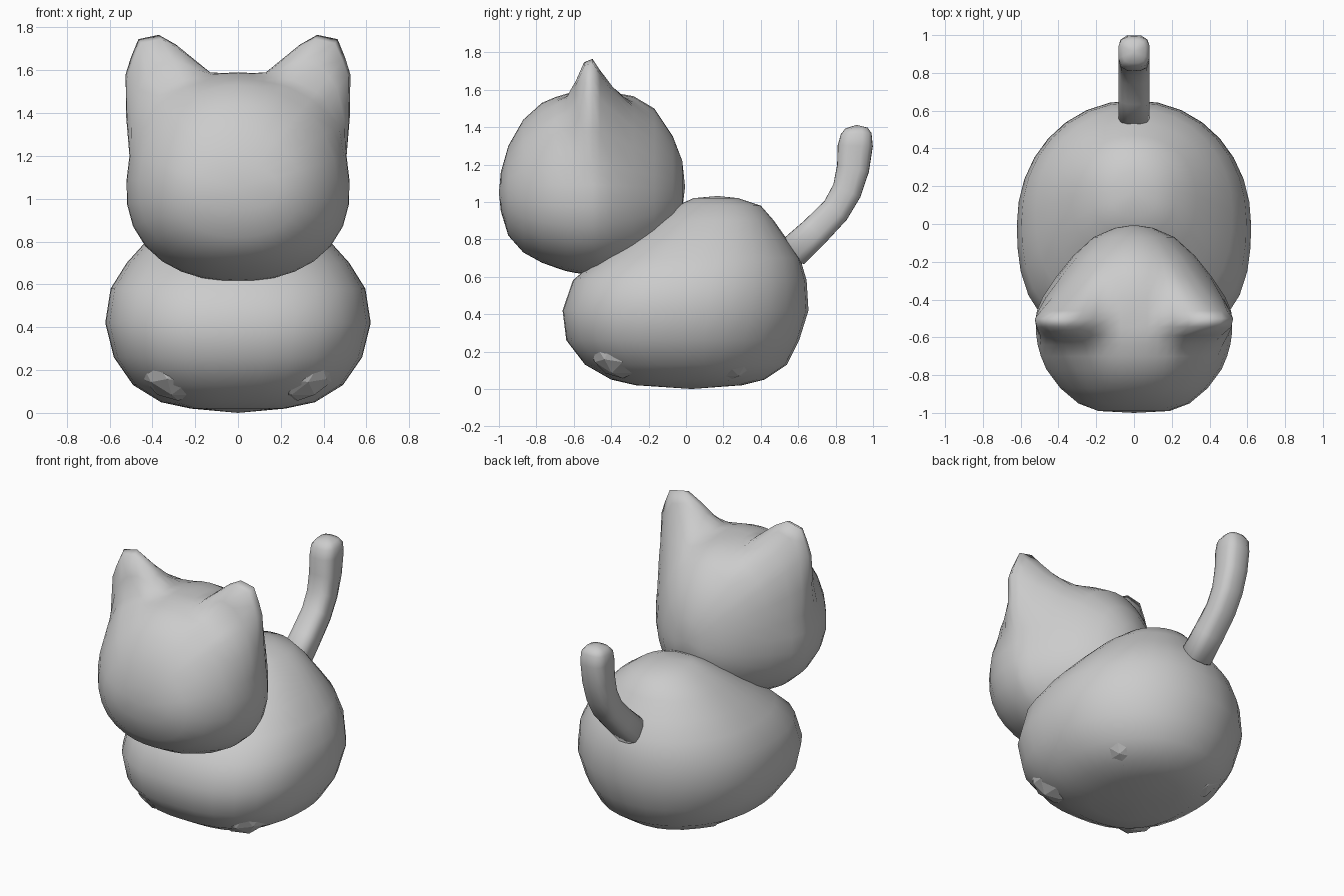
import bpy, bmesh
from math import sin, cos, pi, atan2, hypot, radians, degrees

if "Cube" in bpy.data.objects:
    bpy.data.objects.remove(bpy.data.objects["Cube"])


def loft(name, rings, start, end):
    """Skin closed rings of points, closing both ends with a pole."""
    bm = bmesh.new()
    vr = [[bm.verts.new(p) for p in r] for r in rings]
    n = len(vr[0])
    for a, b in zip(vr, vr[1:]):
        for i in range(n):
            j = (i + 1) % n
            bm.faces.new((a[i], a[j], b[j], b[i]))
    for ring, pole in ((vr[0], start), (vr[-1], end)):
        v = bm.verts.new(pole)
        for i in range(n):
            bm.faces.new((ring[i], ring[(i + 1) % n], v))
    bmesh.ops.recalc_face_normals(bm, faces=bm.faces)
    me = bpy.data.meshes.new(name)
    bm.to_mesh(me)
    bm.free()
    ob = bpy.data.objects.new(name, me)
    bpy.context.collection.objects.link(ob)
    for p in me.polygons:
        p.use_smooth = True
    return ob


def radius(t, a, b, n):
    """Polar radius of a superellipse."""
    return ((abs(cos(t)) / a) ** n + (abs(sin(t)) / b) ** n) ** (-1 / n)


def lerp_table(x, table):
    for (x0, v0), (x1, v1) in zip(table, table[1:]):
        if x0 <= x <= x1:
            return v0 + (v1 - v0) * (x - x0) / (x1 - x0)
    return 0.0


# Body: horizontal sections (z, front y, back y, half width)
body_rows = [(0.02, -0.27, 0.30, 0.22), (0.05, -0.40, 0.42, 0.36),
             (0.13, -0.54, 0.54, 0.49), (0.26, -0.64, 0.605, 0.58),
             (0.42, -0.66, 0.655, 0.62), (0.58, -0.605, 0.645, 0.595),
             (0.70, -0.47, 0.61, 0.52), (0.80, -0.32, 0.54, 0.43),
             (0.90, -0.17, 0.47, 0.33), (0.98, -0.05, 0.40, 0.22),
             (1.02, 0.04, 0.28, 0.12)]
rings = []
for z, yf, yb, hw in body_rows:
    yc = (yf + yb) / 2
    ring = []
    for i in range(32):
        t = 2 * pi * i / 32
        b, n = (yb - yc, 2.05) if sin(t) > 0 else (yc - yf, 2.58)
        r = radius(t, hw, b, n)
        ring.append((r * cos(t), yc + r * sin(t), z))
    rings.append(ring)
loft("body", rings, (0, 0.03, 0.0), (0, 0.17, 1.032))

# Head: vertical sections along y (y, top z, bottom z, half width)
CZ = 1.05
head_rows = [(-0.99, 1.16, 0.95, 0.19), (-0.95, 1.30, 0.82, 0.295),
             (-0.87, 1.44, 0.73, 0.39), (-0.77, 1.53, 0.675, 0.465),
             (-0.70, 1.56, 0.65, 0.495), (-0.64, 1.578, 0.63, 0.512),
             (-0.59, 1.588, 0.62, 0.52), (-0.545, 1.59, 0.615, 0.523),
             (-0.50, 1.59, 0.615, 0.523), (-0.46, 1.59, 0.617, 0.517),
             (-0.39, 1.585, 0.63, 0.487), (-0.28, 1.565, 0.66, 0.413),
             (-0.17, 1.50, 0.72, 0.325), (-0.07, 1.35, 0.84, 0.215),
             (-0.02, 1.22, 0.96, 0.10)]
# Right half of the outline with the ear, from crown to cheek
ear_outline = [(0.0, 1.59), (0.07, 1.587), (0.13, 1.59), (0.21, 1.655),
               (0.29, 1.72), (0.37, 1.765), (0.465, 1.745), (0.50, 1.66),
               (0.525, 1.58), (0.522, 1.38), (0.507, 1.20), (0.52, 1.09)]
# Ear thickness: strength of the ear bump along y, at its tip and its root
ear_tip = [(-0.75, 0), (-0.64, 0.14), (-0.59, 0.5), (-0.545, 0.92),
           (-0.50, 1), (-0.46, 0.75), (-0.39, 0.4), (-0.28, 0.08), (-0.2, 0)]
ear_root = [(-0.87, 0), (-0.77, 0.12), (-0.64, 0.6), (-0.59, 0.82),
            (-0.545, 0.97), (-0.50, 1), (-0.46, 0.93), (-0.39, 0.7),
            (-0.28, 0.3), (-0.17, 0)]
half = []
for x, z in ear_outline:
    t = atan2(z - CZ, x)
    half.append((t, hypot(x, z - CZ) - radius(t, 0.523, 1.59 - CZ, 2.05)))
half += [(radians(-d), 0.0) for d in (8, 20, 32, 44, 56, 68, 79, 90)]
spokes = half + [(pi - t, d) for t, d in half[-2:0:-1]]

rings = []
for y, zt, zb, hw in head_rows:
    ring = []
    for t, d in spokes:
        up = degrees(atan2(sin(t), abs(cos(t))))
        w = min(1, max(0, (up - 15) / 42))
        f = w * lerp_table(y, ear_tip) + (1 - w) * lerp_table(y, ear_root)
        b, n = (zt - CZ, 2.05) if sin(t) > 0 else (CZ - zb, 2.25)
        r = radius(t, hw, b, n) + d * f
        ring.append((r * cos(t), y, CZ + r * sin(t)))
    rings.append(ring)
loft("head_with_ears", rings, (0, -1.0, 1.05), (0, -0.005, 1.08))

# Tail: rounded square section swept along a curve (y, z, tilt, half depth)
tail_rows = [(0.560, 0.720, 45, 0.065), (0.570, 0.73, 45, 0.088),
             (0.69, 0.842, 44, 0.082), (0.80, 0.955, 50, 0.078),
             (0.86, 1.06, 64, 0.080), (0.893, 1.18, 77, 0.087),
             (0.905, 1.30, 88, 0.094), (0.91, 1.365, 92, 0.082),
             (0.912, 1.395, 92, 0.06)]
rings = []
for k, (y, z, tilt, h) in enumerate(tail_rows):
    w = 0.06 if k in (0, len(tail_rows) - 1) else 0.083
    ny, nz = -sin(radians(tilt)), cos(radians(tilt))
    ring = []
    for i in range(16):
        t = 2 * pi * i / 16
        r = radius(t, w, h, 3.4)
        ring.append((r * cos(t), y + ny * r * sin(t), z + nz * r * sin(t)))
    rings.append(ring)
loft("tail", rings, (0, 0.555, 0.715), (0, 0.912, 1.412))

# Feet: faceted balls barely poking through the underside
for part, x, y, z in (("front_foot", 0.28, -0.34, 0.24),
                      ("back_foot", 0.27, 0.225, 0.225)):
    for side, s in (("left", -1), ("right", 1)):
        bpy.ops.mesh.primitive_ico_sphere_add(
            subdivisions=2, radius=0.183, location=(s * x, y, z))
        bpy.context.object.name = f"{part}_{side}"
